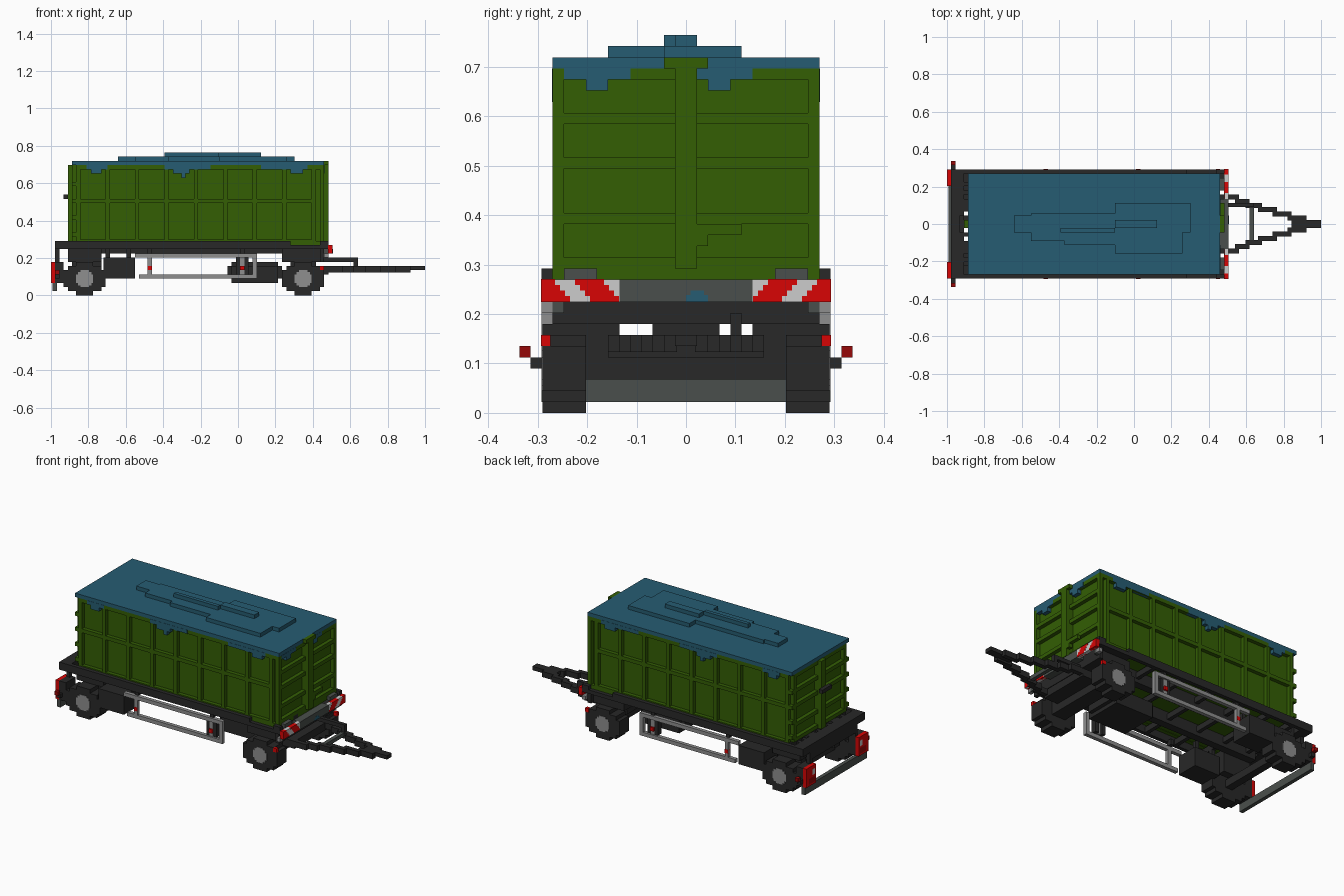
import bpy, bmesh

V = 2 / 89  # one block of the grid

cube = bpy.data.objects.get("Cube")
if cube:
    bpy.data.objects.remove(cube, do_unlink=True)


def material(name, hex_colour):
    rgb = [int(hex_colour[i:i + 2], 16) / 255 for i in (0, 2, 4)]
    lin = [c / 12.92 if c < 0.04045 else ((c + 0.055) / 1.055) ** 2.4 for c in rgb]
    m = bpy.data.materials.new(name)
    m.use_nodes = True
    m.diffuse_color = (*lin, 1)
    m.node_tree.nodes["Principled BSDF"].inputs["Base Color"].default_value = (*lin, 1)
    return m


GREEN = material("green paint", "335E04")
BLUE = material("blue tarp", "265C72")
DARK = material("dark steel", "282828")
GREY = material("mid grey", "4A4F4C")
LIGHT = material("light grey", "8E8E8E")
WHITE = material("white", "CCCCCC")
RED = material("red", "D80505")
DEEP = material("deep red", "960808")


def part(name, mat, boxes, mirror=False):
    """One mesh of boxes (x0, x1, y0, y1, z0, z1) in blocks; x counts from the rear end."""
    bm = bmesh.new()
    if mirror:
        boxes = boxes + [(a, b, -d, -c, e, f) for a, b, c, d, e, f in boxes]
    for a, b, c, d, e, f in boxes:
        for v in bmesh.ops.create_cube(bm, size=1)["verts"]:
            v.co = ((a + (v.co.x + .5) * (b - a) - 44.5) * V,
                    (c + (v.co.y + .5) * (d - c)) * V,
                    (e + (v.co.z + .5) * (f - e)) * V)
    me = bpy.data.meshes.new(name)
    bm.to_mesh(me)
    bm.free()
    me.materials.append(mat)
    ob = bpy.data.objects.new(name, me)
    bpy.context.collection.objects.link(ob)


# Container core and its side ribs
part("container_core", GREEN, [(6, 64, -11, 11, 13, 31)])
ribs = [(6, 65, 11, 12, 30, 31), (6, 63, 11, 12, 22, 23), (6, 63, 11, 12, 12.9, 13.3),
        (64, 65, 11, 12, 12, 31)]
ribs += [(6 + 7 * i, 7 + 7 * i, 11, 12, 13, 30) for i in range(9)]
part("side_ribs", GREEN, ribs, True)
part("container_sill", GREEN, [(57, 64, -12, 12, 12, 13), (64, 65, -8, 8, 12, 13)])

# Front end: framed panels, centre post, latch
part("front_end_ribs", GREEN,
     [(64, 65, -11, 11, a, b) for a, b in ((13, 14), (17, 18), (22, 23), (26, 27), (30, 31))]
     + [(64, 65, -1, 1, 14, 31)])
part("front_post", GREEN, [(65, 66, -1, 1, 13, 31), (65, 66, -2, 2, 31, 32)])
part("front_latch", GREEN, [(65, 66, 2, 5, 16, 17), (65, 66, 1, 2, 15, 17)])

# Rear doors with hinges, centre post and handle
part("rear_door_ribs", GREEN,
     [(5, 6, -11, 11, a, b) for a, b in ((13, 14), (17, 18), (22, 23), (26, 27), (30, 31))]
     + [(5, 6, -1, 1, 14, 31), (5, 6, -11, -10, 14, 31), (5, 6, 10, 11, 14, 31)])
part("rear_post", GREEN, [(4, 5, -1, 1, 13, 31)])
part("door_hinges", GREEN, [(5, 6, 11, 12, z, z + 1) for z in (14, 18, 22, 26)], True)
part("door_handle", DARK, [(3, 4, -2, 2, 23, 24)])

# Tarp: flat sheet, stepped hump and hanging hem
part("tarp_sheet", BLUE, [(5, 65, -12, 12, 31, 32)])
part("tarp_hump", BLUE, [(16, 20, -2, 2, 32, 33), (20, 28, -4, 2.5, 32, 33),
                         (28, 40, -5, 2.5, 32, 33), (40, 56, -7, 5, 32, 33),
                         (56, 58, -2, 5, 32, 33)])
part("tarp_ridge", BLUE, [(27, 40, -2, -1, 33, 34), (40, 50, -1, 1, 33, 34)])
hem = [(8.5, 13.5, 30), (9.5, 12, 29), (27, 38, 30), (29, 33, 29), (31, 32, 28),
       (50, 61, 30), (57, 60, 29)]
part("side_hem", BLUE, [(a, b, 11, 12.05, z, z + 1) for a, b, z in hem], True)
hem = [(-11, -5, 30), (-9, -7, 29), (1, 6, 30), (2, 4, 29)]
part("front_hem", BLUE, [(64, 65.05, a, b, z, z + 1) for a, b, z in hem])

# Chassis frame
part("side_beams", DARK, [(1, 57, 12, 13, 11, 13), (57, 66, 11, 13, 11, 12),
                          (64, 66, 12, 13, 12, 13)], True)
part("long_beams", DARK, [(4, 65, 4, 6, 10, 13)], True)
part("cross_beams", DARK, [(x, x + 1, -12, 12, 11, 12.5) for x in (6, 13, 21, 30, 39, 48, 56)])
part("rear_platform", DARK, [(1, 4, -13, 13, 11, 13), (1, 2, -9, 9, 9, 11)]
     + [(4, 5, y, y + 1, 11, 12.9) for y in range(-9, 10, 2)])
part("mud_flaps", DARK, [(2, 3, 9, 13, 3, 8)], True)
part("wheel_arches", DARK, [(4, 12, 6, 10, 8, 11), (55, 65, 7, 11, 8, 11)], True)

# Axles, turntable and tank
part("axles", DARK, [(7, 9, -9, 9, 3, 5), (58, 62, -9, 9, 3, 5), (57, 64, -7, 7, 5, 7)])
part("axle_brackets", DARK, [(5, 12, 6, 8, 5, 9), (58, 62, 6, 9, 5, 9)], True)
part("turntable", DARK, [(57, 63, -3, 3, 7, 8), (56, 64, -7, 7, 8, 11)])
part("tank", DARK, [(43, 54, -5, 5, 3, 7), (42, 55, -4, 4, 4, 7), (43, 54, -3, 3, 7, 8)])
part("tool_boxes", DARK, [(12.5, 20, 7, 12.9, 4, 9)], True)
part("tool_box_hangers", DARK, [(13, 14, 8, 9, 9, 11.5), (18, 19, 8, 9, 9, 11.5)], True)

# Wheels built of stepped blocks
for end, cx in (("rear", 8), ("front", 60)):
    part(end + "_tyres", DARK, [(cx - w, cx + w, 9, 12.9, 4 - h, 4 + h)
                                for w, h in ((2, 4), (4, 3), (5, 2))], True)
    part(end + "_hubs", LIGHT, [(cx - w, cx + w, 12, 13, 4 - h, 4 + h)
                                for w, h in ((2, 1), (1, 2), (1.6, 1.6))], True)

# Side guards
part("side_guards", LIGHT, [(20, 49, 12, 13, 9, 10), (21, 49, 12, 13, 4, 5),
                            (48, 49, 12, 13, 5, 9), (23, 24, 12, 13, 5, 9)], True)
part("guard_posts", DARK, [(44, 45, 11, 12.5, 5, 9), (46, 47, 11, 12.5, 5, 9)], True)
part("guard_inner_post", LIGHT, [(45, 46, 11.5, 12.6, 5, 9)], True)
part("side_markers", RED, [(x, x + 1, 12.2, 13.05, 6, 7) for x in (23, 45, 64)], True)
part("guard_hangers", DARK, [(x, x + 1, 11, 12.5, 10, 11.5) for x in (23, 45)], True)

# Rear bumper, lights and outrigger markers
part("rear_bumper", GREY, [(0.4, 1.4, -13, 13, 1, 3)])
part("rear_light_boards", RED, [(0, 1, 9, 13, 3, 8)], True)
part("rear_light_backs", DARK, [(1, 2, 9, 13, 3, 8), (1, 2, 9, 10, 8, 11)], True)
part("rear_light_lenses", DEEP, [(-.02, .3, 9.5, 12, 3.5, 5)], True)
part("rear_light_plates", WHITE, [(-.02, .3, 9.5, 10.5, 5.5, 7)], True)
part("marker_arms", DARK, [(1, 2, 13, 14, 4, 5)], True)
part("marker_lamps", DEEP, [(1, 2, 14, 15, 5, 6)], True)

# Front warning board: white plates with slanted red steps
part("front_plate", GREY, [(65, 67, -6, 6, 10, 12)])
part("front_feet", GREY, [(65, 66, 8, 11, 12, 13), (65, 66, 11, 12, 9, 10)], True)
part("warning_boards", WHITE, [(66, 67, 6, 13, 10, 12)], True)
stripes = []
for i in range(4):
    z, s = 11.5 - i * .5, .45 * i
    top = z + (.53 if i == 0 else .5)
    stripes += [(65.97, 67.03, 11.8 - s, 13.03, z, top),
                (65.97, 67.03, max(6, 7.4 - s), 10 - s, z, top)]
part("warning_stripes", RED, stripes, True)
part("front_badge", BLUE, [(66.8, 67.05, 0, 2, 10, 10.6), (66.8, 67.05, .4, 1.6, 10.6, 11)])
part("corner_lamps", LIGHT, [(65, 66, 12, 13, 9, 10)], True)
part("front_beam", DARK, [(64, 65, -12, 12, 8, 11)])

# Drawbar: two stepped arms meeting at a tow eye
edges = [64, 69.5, 72, 75, 78.5, 82, 85.5]
arms = [(edges[i] - (1 if i else 0), edges[i + 1], 5.8 - i, 7 - i, 5.5, 7) for i in range(6)]
part("drawbar_arms", DARK, arms, True)
part("tow_eye", DARK, [(82, 89, -1, 1, 6, 7)])
part("drawbar_crossbar", DARK, [(64, 66, -7, 7, 5, 7)])
part("hose_bracket", DARK, [(65, 73, 4, 5, 8, 9), (72, 73, 4, 5, 6, 9)])
part("hose_crossbar", GREY, [(72, 73, -5, 4, 6, 6.98)])
